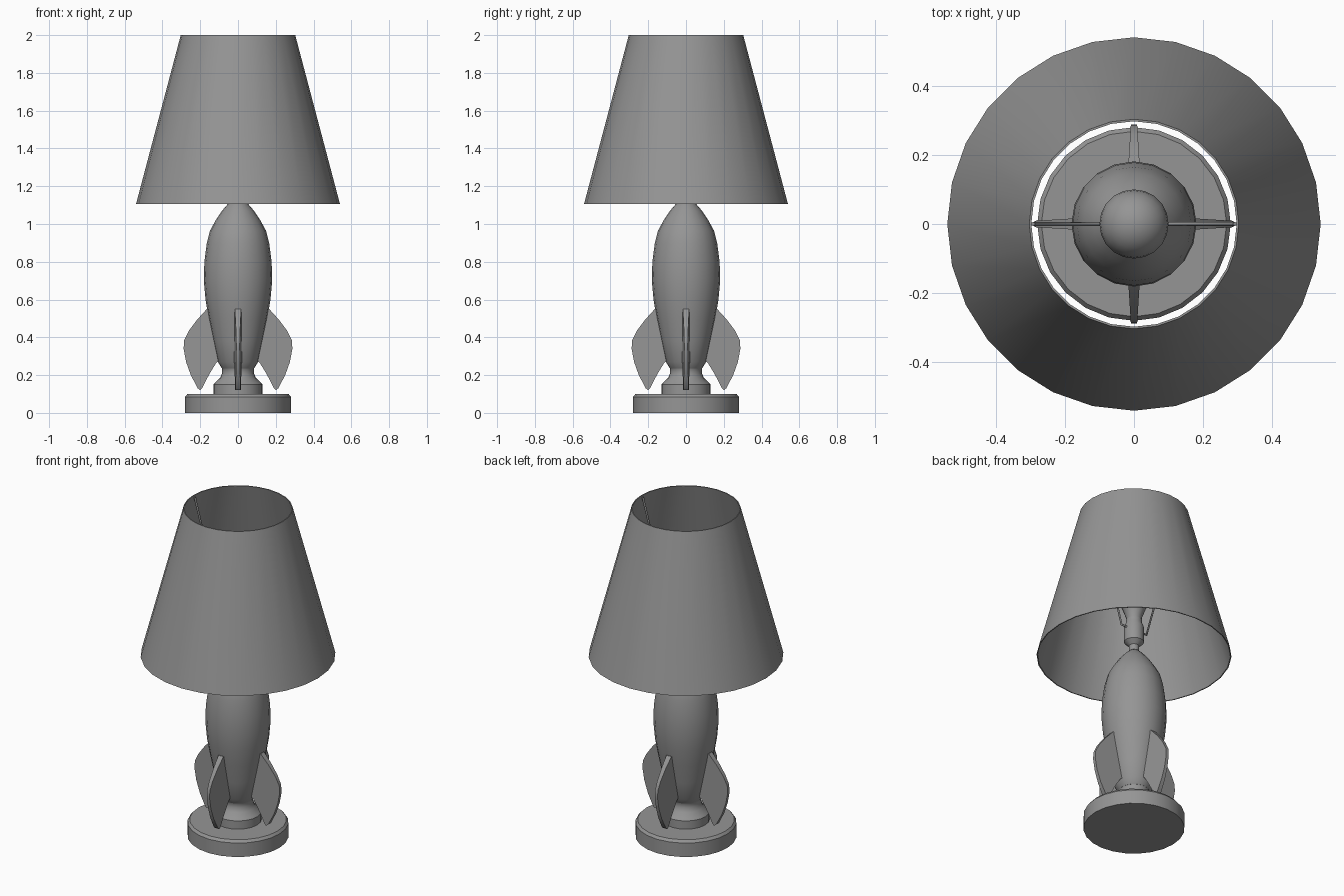
import bpy, bmesh, math
from mathutils import Vector

cube = bpy.data.objects.get("Cube")
if cube:
    bpy.data.objects.remove(cube, do_unlink=True)

# One plain colour for the whole lamp
GREY = (0.3, 0.3, 0.3, 1)
mat = bpy.data.materials.new("plain grey")
mat.diffuse_color = GREY
mat.use_nodes = True
mat.node_tree.nodes["Principled BSDF"].inputs["Base Color"].default_value = GREY


def finish(name, bm, angle=35):
    bmesh.ops.recalc_face_normals(bm, faces=bm.faces)
    mesh = bpy.data.meshes.new(name)
    bm.to_mesh(mesh)
    bm.free()
    mesh.materials.append(mat)
    ob = bpy.data.objects.new(name, mesh)
    bpy.context.collection.objects.link(ob)
    bpy.ops.object.select_all(action='DESELECT')
    ob.select_set(True)
    bpy.context.view_layer.objects.active = ob
    bpy.ops.object.shade_smooth_by_angle(angle=math.radians(angle))
    return ob


def lathe(name, profile, sides, closed=False, angle=35):
    """Revolve (radius, height) points around the z axis."""
    bm = bmesh.new()
    rings = []
    for r, z in profile:
        if r == 0:
            rings.append([bm.verts.new((0, 0, z))] * sides)
        else:
            rings.append([bm.verts.new((r * math.cos(a), r * math.sin(a), z))
                          for a in (math.tau * i / sides for i in range(sides))])
    pairs = list(zip(rings, rings[1:]))
    if closed:
        pairs.append((rings[-1], rings[0]))
    for low, high in pairs:
        for i in range(sides):
            j = (i + 1) % sides
            bm.faces.new(dict.fromkeys((low[i], low[j], high[j], high[i])))
    return finish(name, bm, angle)


# Round base and flared pedestal
lathe("base", [(0, 0), (.28, 0), (.28, .085), (.268, .1), (0, .1)], 24)
lathe("pedestal", [(0, .095), (.13, .095), (.13, .15), (.122, .16),
                   (.095, .185), (.084, .21), (.084, .235), (.1, .26), (0, .26)], 20)

# Rocket-shaped body
lathe("rocket_body", [(0, .235), (.085, .235), (.107, .27), (.13, .38), (.155, .5),
                      (.172, .6), (.181, .7), (.178, .8), (.165, .9), (.148, .965),
                      (.118, 1.02), (.085, 1.07), (.05, 1.11), (.028, 1.13), (0, 1.135)], 20, angle=45)

# Four fins, thinner toward the outer edge
outline = [(.1, .55), (.165, .55), (.215, .495), (.26, .435), (.285, .385), (.288, .34),
           (.275, .27), (.25, .2), (.213, .13), (.2, .12), (.19, .13),
           (.165, .18), (.14, .225), (.115, .265), (.08, .29)]
for k, side in enumerate(("left", "back", "right", "front")):
    bm = bmesh.new()
    turn = math.tau * k / 4
    u = Vector((math.cos(turn), math.sin(turn), 0))
    v = Vector((-u.y, u.x, 0))
    sheets = []
    for sign in (-1, 1):
        sheets.append([bm.verts.new(u * r + v * sign * (.027 - .062 * r) + Vector((0, 0, z)))
                       for r, z in outline])
        bm.faces.new(sheets[-1])
    n = len(outline)
    for i in range(n):
        j = (i + 1) % n
        bm.faces.new((sheets[0][i], sheets[0][j], sheets[1][j], sheets[1][i]))
    finish(side + "_fin", bm)

# Socket and bulb
lathe("socket", [(0, 1.11), (.028, 1.11), (.028, 1.165), (.055, 1.19), (.055, 1.285),
                 (.045, 1.31), (.045, 1.33), (0, 1.33)], 20)
cz, br = 1.49, .1
bulb = [(0, 1.32), (.04, 1.32), (.045, 1.35)]
for i in range(-3, 6):
    a = math.radians(15 * i)
    bulb.append((br * math.cos(a), cz + br * math.sin(a)))
lathe("bulb", bulb + [(0, cz + br)], 20, angle=60)

# Bent wires carrying the shade
for side, s in (("left", 1), ("right", -1)):
    curve = bpy.data.curves.new(side + "_shade_wire", 'CURVE')
    curve.dimensions = '3D'
    curve.bevel_depth = .006
    curve.bevel_resolution = 1
    curve.use_fill_caps = True
    spline = curve.splines.new('POLY')
    path = [(.04, 1.27), (.09, 1.27), (.292, 1.99)]
    spline.points.add(len(path) - 1)
    for p, (x, z) in zip(spline.points, path):
        p.co = (s * x, 0, z, 1)
    curve.materials.append(mat)
    bpy.context.collection.objects.link(bpy.data.objects.new(side + "_shade_wire", curve))

# Thin open shade
lathe("shade", [(.54, 1.105), (.303, 2), (.297, 2), (.534, 1.105)], 28, closed=True)
